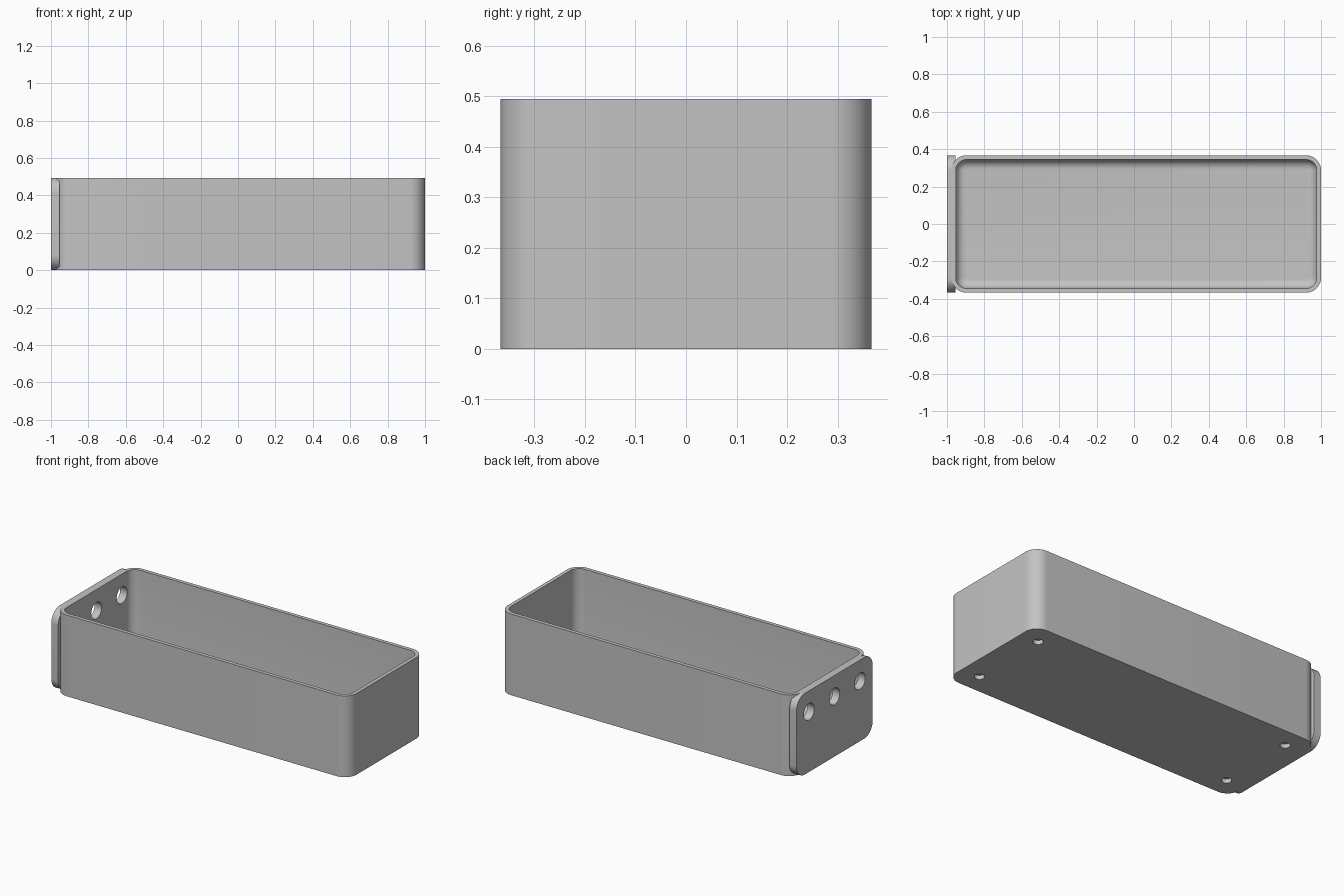
import bpy, bmesh
from math import pi, sin, cos
from mathutils import Matrix, Vector

cube = bpy.data.objects.get("Cube")
if cube:
    bpy.data.objects.remove(cube, do_unlink=True)

HEIGHT, HALF_Y = 0.494, 0.367
LEFT, RIGHT = -0.976, 1.0
CORNER, WALL, FLOOR, FILLET = 0.08, 0.023, 0.045, 0.05
SPACING = 0.245

grey = bpy.data.materials.new("plain grey")
grey.use_nodes = True
grey.diffuse_color = (0.55, 0.55, 0.55, 1)
grey.node_tree.nodes["Principled BSDF"].inputs["Base Color"].default_value = grey.diffuse_color


def make(name, bm):
    bmesh.ops.recalc_face_normals(bm, faces=bm.faces)
    mesh = bpy.data.meshes.new(name)
    bm.to_mesh(mesh)
    bm.free()
    mesh.materials.append(grey)
    obj = bpy.data.objects.new(name, mesh)
    bpy.context.collection.objects.link(obj)
    return obj


def rounded_rect(half_w, half_h, radius, steps=12):
    """Outline of a rectangle with round corners, anticlockwise."""
    points = []
    for i, (sx, sy) in enumerate([(1, 1), (-1, 1), (-1, -1), (1, -1)]):
        for k in range(steps + 1):
            a = (i + k / steps) * pi / 2
            points.append((sx * (half_w - radius) + radius * cos(a),
                           sy * (half_h - radius) + radius * sin(a)))
    return points


def loft(name, rings):
    """Skin a list of matching point rings and cap both ends."""
    bm = bmesh.new()
    loops = [[bm.verts.new(p) for p in ring] for ring in rings]
    n = len(loops[0])
    for a, b in zip(loops, loops[1:]):
        for i in range(n):
            j = (i + 1) % n
            bm.faces.new((a[i], a[j], b[j], b[i]))
    bm.faces.new(loops[0])
    bm.faces.new(loops[-1])
    return make(name, bm)


def boolean(target, tool, operation):
    mod = target.modifiers.new("combine", "BOOLEAN")
    mod.operation, mod.solver, mod.object = operation, "EXACT", tool
    bpy.context.view_layer.objects.active = target
    bpy.ops.object.modifier_apply(modifier=mod.name)
    bpy.data.objects.remove(tool, do_unlink=True)


def drill(target, centre, radius, depth, axis):
    bm = bmesh.new()
    turn = Vector((0, 0, 1)).rotation_difference(Vector(axis)).to_matrix().to_4x4()
    bmesh.ops.create_cone(bm, cap_ends=True, segments=48, radius1=radius, radius2=radius,
                          depth=depth, matrix=Matrix.Translation(centre) @ turn)
    cutter = make("hole_cutter", bm)
    cutter.hide_render = True
    boolean(target, cutter, "DIFFERENCE")


# Open tray: outer wall, rim, inner wall and a rounded floor edge
mid_x, half_x = (LEFT + RIGHT) / 2, (RIGHT - LEFT) / 2


def tray_ring(inset, z):
    outline = rounded_rect(half_x - inset, HALF_Y - inset, CORNER - inset)
    return [(mid_x + x, y, z) for x, y in outline]


levels = [(0, 0), (0, HEIGHT), (WALL, HEIGHT)]
for k in range(9):
    a = k / 8 * pi / 2
    levels.append((WALL + FILLET * (1 - cos(a)), FLOOR + FILLET * (1 - sin(a))))
tray = loft("tray", [tray_ring(*level) for level in levels])

# Mounting plate merged into the end wall
outline = rounded_rect(HALF_Y, HEIGHT / 2, CORNER)
plate = loft("mounting_plate", [[(x, y, z + HEIGHT / 2) for y, z in outline]
                                for x in (-1.0, LEFT + WALL - 0.0005)])
boolean(tray, plate, "UNION")

# Three holes through the plate, four shallow sockets underneath
for y in (-SPACING, 0, SPACING):
    drill(tray, (-0.97, y, 0.366), 0.05, 0.2, (1, 0, 0))
for x in (LEFT + SPACING / 2, RIGHT - SPACING / 2):
    for y in (-SPACING, SPACING):
        drill(tray, (x, y, 0), 0.028, 0.05, (0, 0, 1))

bpy.ops.object.select_all(action="DESELECT")
tray.select_set(True)
bpy.context.view_layer.objects.active = tray
bpy.ops.object.shade_smooth_by_angle(angle=pi / 6)
